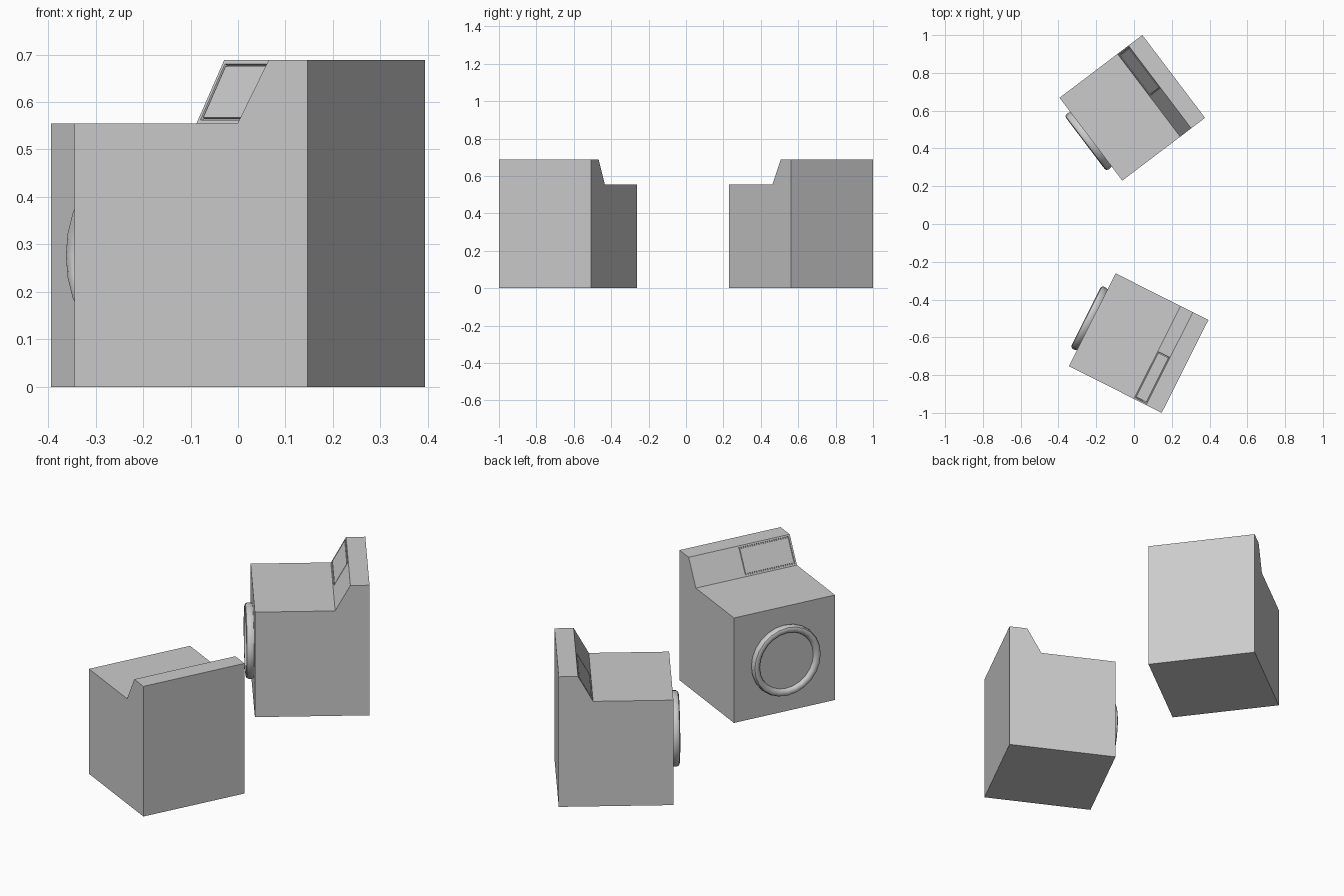
import bpy, bmesh
from math import radians, tau
from mathutils import Vector, Matrix

if "Cube" in bpy.data.objects:
    bpy.data.objects.remove(bpy.data.objects["Cube"])

S = 0.275            # half width and half depth of a cabinet
LOW, HIGH = 0.555, 0.688


def finish(bm, name, place, smooth=False):
    bmesh.ops.recalc_face_normals(bm, faces=bm.faces[:])
    me = bpy.data.meshes.new(name)
    bm.to_mesh(me)
    bm.free()
    ob = bpy.data.objects.new(name, me)
    bpy.context.collection.objects.link(ob)
    ob.matrix_world = place
    if smooth:
        bpy.ops.object.select_all(action='DESELECT')
        ob.select_set(True)
        bpy.context.view_layer.objects.active = ob
        bpy.ops.object.shade_smooth_by_angle(angle=radians(35))
    return ob


def cabinet(name, place, side):
    # side profile (depth, height), extruded across the width
    prof = [(-S, 0), (S, 0), (S, HIGH), (0.183, HIGH), (0.110, LOW), (-S, LOW)]
    bm = bmesh.new()
    face = bm.faces.new([bm.verts.new((-S, y, z)) for y, z in prof])
    ext = bmesh.ops.extrude_face_region(bm, geom=[face])
    moved = [g for g in ext['geom'] if isinstance(g, bmesh.types.BMVert)]
    bmesh.ops.translate(bm, verts=moved, vec=(2 * S, 0, 0))
    bmesh.ops.recalc_face_normals(bm, faces=bm.faces[:])

    # control display: grooved rectangle on one half of the sloping console
    slope = next(f for f in bm.faces if f.normal.y < -0.5 and f.normal.z > 0.2)
    bmesh.ops.inset_individual(bm, faces=[slope], thickness=0.012, depth=0)
    for v in slope.verts:
        if v.co.x * side < 0:
            v.co.x = -0.006 * side
    for thick, depth in ((0.001, -0.006), (0.004, 0), (0.001, 0.006)):
        bmesh.ops.inset_individual(bm, faces=[slope], thickness=thick,
                                   depth=depth, use_even_offset=True)
    finish(bm, name, place)


def door(name, place):
    # lathe profile (radius, distance in front of the cabinet)
    prof = [(0.180, -0.002), (0.184, 0.010), (0.184, 0.024), (0.179, 0.033),
            (0.170, 0.037), (0.158, 0.035), (0.150, 0.028), (0.147, 0.018),
            (0.0, 0.018)]
    bm = bmesh.new()
    vs = [bm.verts.new((r, -S - d, 0.277)) for r, d in prof]
    edges = [bm.edges.new(p) for p in zip(vs, vs[1:])]
    bmesh.ops.spin(bm, geom=vs + edges, cent=(0, 0, 0.277), axis=(0, 1, 0),
                   angle=tau, steps=24, use_merge=False)
    bmesh.ops.remove_doubles(bm, verts=bm.verts[:], dist=1e-5)
    finish(bm, name, place, smooth=True)
    # make sure the lathe faces outward
    me = bpy.data.objects[name].data
    if max(me.polygons, key=lambda p: -abs(p.center.x) - abs(p.center.z - 0.277)).normal.y > 0:
        me.flip_normals()


# two machines, mirrored display sides
for tag, x, y, turn, side in (("back", -0.009, 0.615, -52.85, -1),
                              ("front", 0.0245, -0.6305, -116.7, 1)):
    place = Matrix.Translation(Vector((x, y, 0))) @ Matrix.Rotation(radians(turn), 4, 'Z')
    cabinet(tag + "_washer_cabinet", place, side)
    door(tag + "_washer_door", place)
